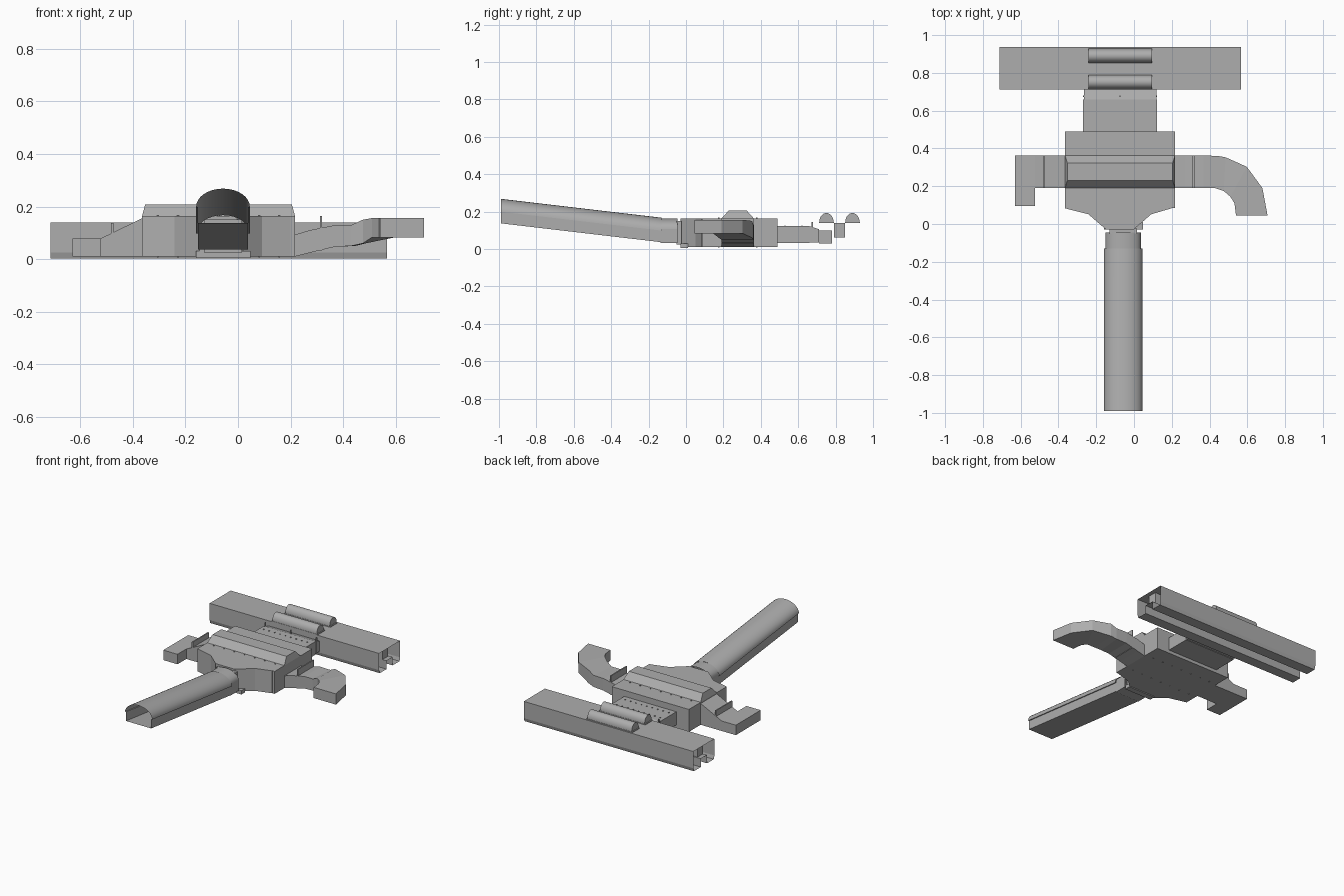
import bpy, bmesh, math

grey = bpy.data.materials.new("concrete_grey")
grey.diffuse_color = (0.42, 0.42, 0.42, 1)
CX = -0.057   # shared axis of the escalator tube and entrance


def finish(name, bm, smooth=False):
    bmesh.ops.recalc_face_normals(bm, faces=bm.faces)
    me = bpy.data.meshes.new(name)
    bm.to_mesh(me)
    bm.free()
    ob = bpy.data.objects.new(name, me)
    bpy.context.collection.objects.link(ob)
    me.materials.append(grey)
    if smooth:
        bpy.context.view_layer.objects.active = ob
        ob.select_set(True)
        bpy.ops.object.shade_smooth_by_angle(angle=math.radians(35))
        ob.select_set(False)
    return ob


def loft(name, rings, closed=True, caps=True, smooth=False):
    """Skin a list of equal-length rings of points."""
    bm = bmesh.new()
    vs = [[bm.verts.new(p) for p in r] for r in rings]
    n = len(rings[0])
    for a, b in zip(vs, vs[1:]):
        for i in range(n if closed else n - 1):
            j = (i + 1) % n
            bm.faces.new((a[i], a[j], b[j], b[i]))
    if caps:
        bm.faces.new(vs[0])
        bm.faces.new(vs[-1])
    return finish(name, bm, smooth)


def box(name, x0, x1, y0, y1, z0, z1):
    ring = lambda z: [(x0, y0, z), (x1, y0, z), (x1, y1, z), (x0, y1, z)]
    return loft(name, [ring(z0), ring(z1)])


def sheet(name, prof, x0, x1, closed=False, caps=False, smooth=False):
    """Sweep a (y, z) profile along x."""
    return loft(name, [[(x, y, z) for y, z in prof] for x in (x0, x1)], closed, caps, smooth)


# main hall with the tapered front
half = [(0.072, -0.03), (0.167, 0.052), (0.274, 0.083), (0.274, 0.49)]
hx = -0.075
plan = [(hx + x, y) for x, y in half] + [(hx - x - 0.016 * (x > .2), y) for x, y in reversed(half)]
loft("main_hall", [[(x, y, z) for x, y in plan] for z in (0.01, 0.163)])
hall_l, hall_r = -0.365, 0.217
box("hall_sides", hall_l, hall_r, 0.085, 0.49, 0.01, 0.163)

# raised roof vault with chamfered edges
loft("roof_vault", [
    [(hall_l, 0.19, 0.163), (hall_r, 0.19, 0.163), (hall_r, 0.363, 0.163), (hall_l, 0.363, 0.163)],
    [(hall_l + .012, 0.23, 0.207), (hall_r - .012, 0.23, 0.207),
     (hall_r - .012, 0.323, 0.207), (hall_l + .012, 0.323, 0.207)]])

# small column heads along both sides of the vault and under the floor
for i in range(7):
    x = hall_l + 0.06 + i * 0.077
    for y in (0.175, 0.378):
        box("column_head", x - .003, x + .003, y - .003, y + .003, 0.16, 0.167)
        box("column_foot", x - .003, x + .003, y - .003, y + .003, 0.007, 0.012)


# arched tube section: flat floor, inset walls, wider arched roof
def arch(w, y, z, wall, top, lip):
    pts = [(CX - w + lip, y, z), (CX - w + lip, y, z + wall)]
    for i in range(17):
        a = math.pi * (1 - i / 16)
        pts.append((CX + w * math.cos(a), y, z + wall + (top - wall) * math.sin(a)))
    return pts + [(CX + w - lip, y, z + wall), (CX + w - lip, y, z)]


loft("escalator_tube", [arch(0.102, -0.99, 0.137, 0.062, 0.131, 0.007),
                        arch(0.102, -0.13, 0.036, 0.062, 0.131, 0.007)],
     caps=False, smooth=True)
loft("tube_connector", [arch(0.093, -0.135, 0.033, 0.075, 0.13, 0.0),
                        arch(0.093, -0.045, 0.033, 0.075, 0.13, 0.0)],
     caps=False, smooth=True)
box("entrance_frame", -0.13, 0.015, -0.05, -0.025, 0.025, 0.15)
box("entrance_sill", -0.16, 0.047, -0.03, 0.01, 0.004, 0.03)

# left passage: descends from the hall, then turns to the front
sect = lambda x, z: [(x, 0.19, 0.01), (x, 0.363, 0.01), (x, 0.363, z), (x, 0.19, z)]
loft("left_passage", [sect(-0.365, 0.155), sect(-0.478, 0.1), sect(-0.523, 0.078), sect(-0.63, 0.078)])
box("left_exit", -0.63, -0.523, 0.095, 0.19, 0.01, 0.078)
box("left_gate", -0.482, -0.474, 0.19, 0.363, 0.01, 0.138)

# right passage: climbs and curves to the front; (outer, inner, bottom, top)
path = [((0.217, 0.363), (0.217, 0.19), 0.010, 0.093),
        ((0.273, 0.363), (0.273, 0.19), 0.024, 0.110),
        ((0.368, 0.363), (0.368, 0.19), 0.047, 0.129),
        ((0.445, 0.360), (0.430, 0.19), 0.050, 0.129),
        ((0.485, 0.353), (0.475, 0.175), 0.060, 0.150),
        ((0.597, 0.303), (0.510, 0.145), 0.083, 0.156),
        ((0.680, 0.190), (0.532, 0.110), 0.083, 0.156),
        ((0.707, 0.045), (0.540, 0.045), 0.083, 0.156)]
loft("right_passage", [[(*o, b), (*i, b), (*i, t), (*o, t)] for o, i, b, t in path])
box("right_gate", 0.311, 0.319, 0.19, 0.363, 0.033, 0.163)

# neck leading from hall to platforms
box("neck", -0.27, 0.122, 0.49, 0.66, 0.032, 0.122)
sheet("neck_end", [(0.66, 0.035), (0.712, 0.035), (0.712, 0.105), (0.66, 0.122)], -0.265, 0.118, True, True)
for x in (-0.267, -0.075, 0.119):
    box("neck_post", x - .003, x + .003, 0.672, 0.68, 0.035, 0.143)
for i in range(9):
    x = -0.24 + i * 0.041
    for y in (0.53, 0.62):
        box("neck_stud", x - .003, x + .003, y - .003, y + .003, 0.12, 0.126)
box("platform_stair", -0.2, 0.05, 0.712, 0.78, 0.03, 0.1)

# twin train tunnels: open-ended thin shell, raised platform between the tracks
X0, X1 = -0.712, 0.567
sheet("tunnel_shell", [(0.79, 0.06), (0.79, 0.003), (0.718, 0.003), (0.711, 0.026), (0.711, 0.14),
                       (0.938, 0.14), (0.938, 0.026), (0.931, 0.003), (0.857, 0.003), (0.857, 0.06)],
      X0, X1)
sheet("platform_floor", [(0.79, 0.06), (0.857, 0.06)], X0, X1)
for a, b in ((X0 + .03, -0.24), (0.095, X1 - .03)):
    box("platform_core", a, b, 0.79, 0.85, 0.06, 0.139)

# half-round vaults over the platforms
for yc in (0.751, 0.89):
    prof = [(yc + 0.038 * math.cos(math.pi * i / 16), 0.145 + 0.047 * math.sin(math.pi * i / 16))
            for i in range(17)]
    sheet("platform_vault", prof, -0.24, 0.095, True, True, True)
    box("vault_base", -0.246, 0.101, yc - 0.04, yc + 0.04, 0.14, 0.145)
